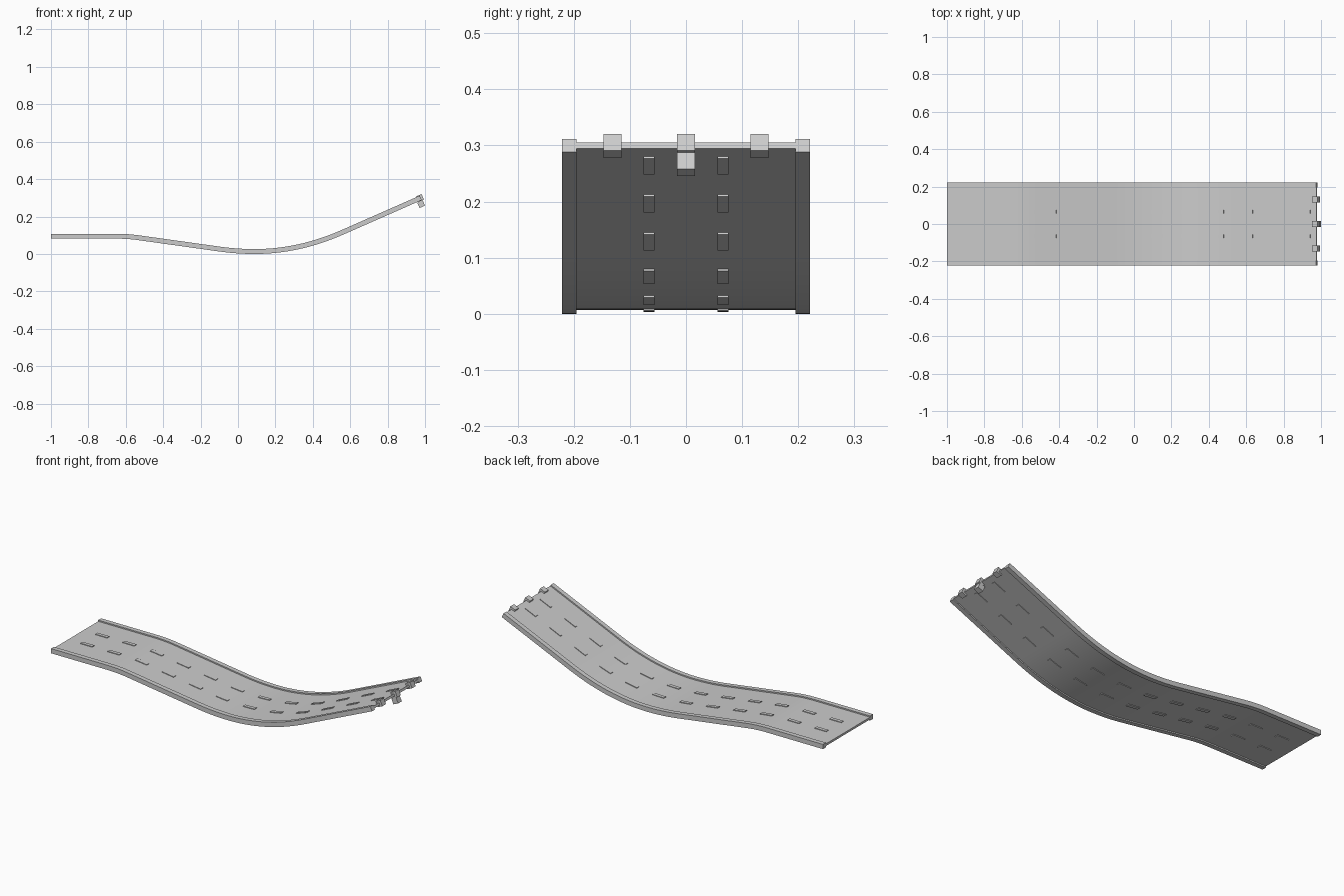
import bpy, bmesh, math
from mathutils import Matrix

if "Cube" in bpy.data.objects:
    bpy.data.objects.remove(bpy.data.objects["Cube"])

grey = bpy.data.materials.new("plain_grey")
grey.diffuse_color = (0.6, 0.6, 0.6, 1)
grey.use_nodes = True
grey.node_tree.nodes["Principled BSDF"].inputs["Base Color"].default_value = grey.diffuse_color

# Slope of the road at key x positions (linear in between)
SLOPES = [(-1, 0), (-.65, 0), (-.53, -.14), (-.1, -.14), (.09, 0), (.56, .44), (1.1, .44)]
X0, X1, Z0, N = -1.0, 0.977, 0.0948, 1000


def slope(x):
    for (a, sa), (b, sb) in zip(SLOPES, SLOPES[1:]):
        if x <= b:
            return sa + (sb - sa) * (x - a) / (b - a)
    return SLOPES[-1][1]


# Integrate the centre line into (arc length, x, z)
line = [(0.0, X0, Z0)]
dx = (X1 - X0) / N
for i in range(N):
    s, x, z = line[-1]
    m = slope(x + dx / 2)
    line.append((s + dx * math.hypot(1, m), x + dx, z + dx * m))
LENGTH = line[-1][0]


def at(s):
    for p, q in zip(line, line[1:]):
        if s <= q[0]:
            break
    t = (s - p[0]) / (q[0] - p[0])
    x = p[1] + t * (q[1] - p[1])
    return x, p[2] + t * (q[2] - p[2]), math.atan(slope(x))


def finish(name, bm):
    bmesh.ops.recalc_face_normals(bm, faces=bm.faces)
    me = bpy.data.meshes.new(name)
    bm.to_mesh(me)
    bm.free()
    ob = bpy.data.objects.new(name, me)
    bpy.context.collection.objects.link(ob)
    me.materials.append(grey)
    bpy.ops.object.select_all(action='DESELECT')
    ob.select_set(True)
    bpy.context.view_layer.objects.active = ob
    bpy.ops.object.shade_smooth_by_angle(angle=math.radians(30))


def sweep(name, y0, y1, half, s0, s1, steps):
    """Rectangular bar following the road between two arc lengths."""
    bm = bmesh.new()
    rings = []
    for i in range(steps + 1):
        x, z, a = at(s0 + (s1 - s0) * i / steps)
        nx, nz = -math.sin(a) * half, math.cos(a) * half
        rings.append([bm.verts.new((x + k * nx, y, z + k * nz))
                      for y, k in ((y0, -1), (y1, -1), (y1, 1), (y0, 1))])
    for r, q in zip(rings, rings[1:]):
        for j in range(4):
            bm.faces.new((r[j], r[(j + 1) % 4], q[(j + 1) % 4], q[j]))
    bm.faces.new(rings[0])
    bm.faces.new(rings[-1])
    finish(name, bm)


def block(name, x, y, z, size):
    bm = bmesh.new()
    bmesh.ops.create_cube(bm, size=size, matrix=Matrix.Translation((x, y, z))
                          @ Matrix.Rotation(-math.atan(.44), 4, 'Y'))
    finish(name, bm)


# Road deck and raised side rims
sweep("road_deck", -.196, .196, .006, 0, LENGTH, 72)
for side, label in ((-1, "front"), (1, "back")):
    lo, hi = sorted((side * .195, side * .221))
    sweep(label + "_rim", lo, hi, .013, 0, LENGTH, 72)

# Two rows of lane dashes showing on both faces of the deck
first, last, count = .117, LENGTH - .071, 12
for side in (-1, 1):
    for i in range(count):
        c = first + (last - first) * i / (count - 1)
        sweep("lane_dash", side * .066 - .01, side * .066 + .01, .0095, c - .036, c + .036, 4)

# Connector blocks at the raised end
for y in (-.131, 0, .131):
    block("connector_block", .973, y, .299, .032)
block("lower_connector_block", .979, 0, .2665, .032)
